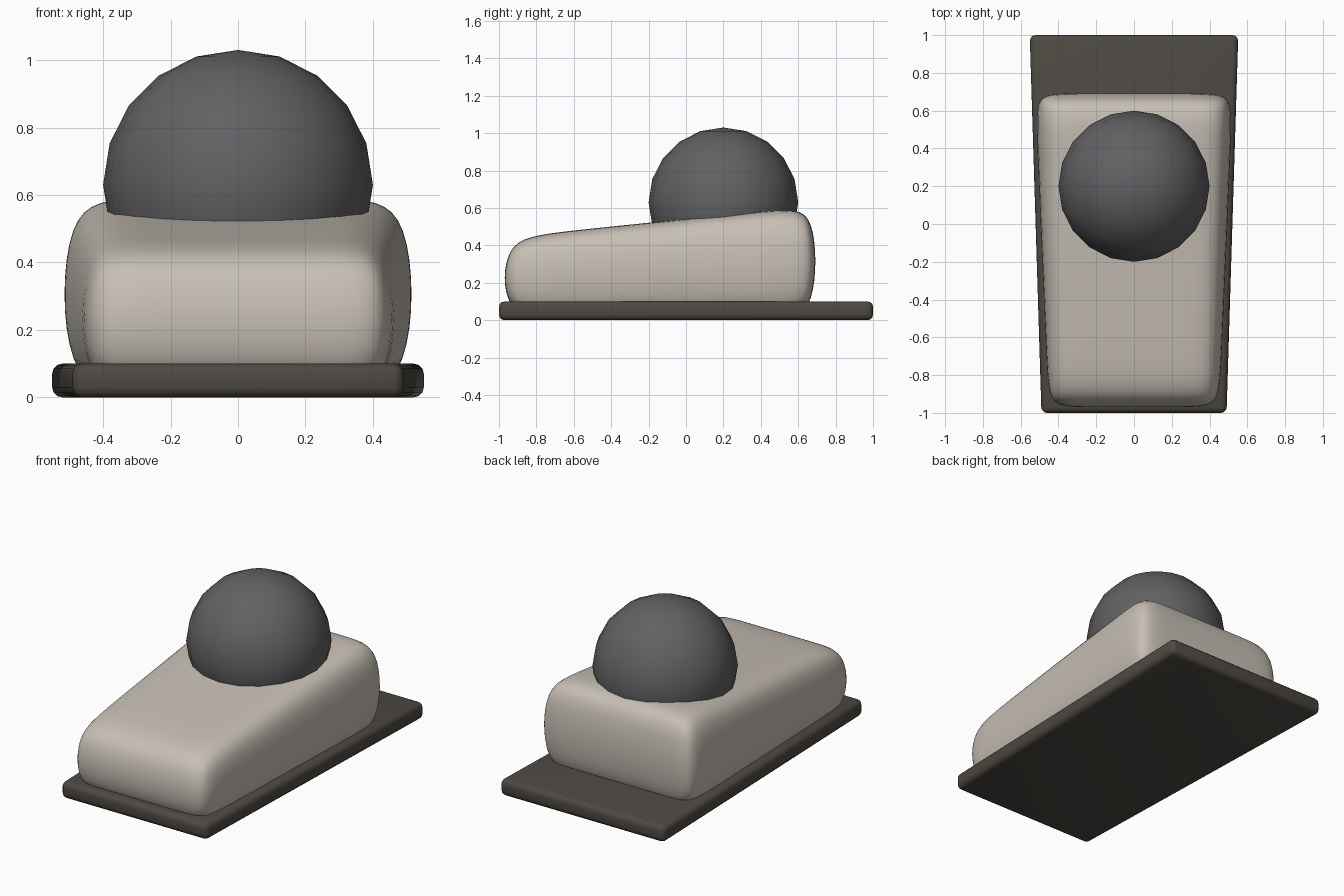
import bpy
import bmesh

if "Cube" in bpy.data.objects:
    bpy.data.objects.remove(bpy.data.objects["Cube"])


def paint(obj, name, rgb):
    mat = bpy.data.materials.new(name)
    mat.diffuse_color = (*rgb, 1)
    mat.use_nodes = True
    mat.node_tree.nodes["Principled BSDF"].inputs["Base Color"].default_value = mat.diffuse_color
    obj.data.materials.append(mat)


def make_object(name, bm):
    bmesh.ops.recalc_face_normals(bm, faces=bm.faces)
    mesh = bpy.data.meshes.new(name)
    bm.to_mesh(mesh)
    bm.free()
    mesh.shade_smooth()
    obj = bpy.data.objects.new(name, mesh)
    bpy.context.collection.objects.link(obj)
    return obj


# Base plate: slab tapering towards the front, rounded on all edges
bm = bmesh.new()
bmesh.ops.create_cube(bm, size=2)
for v in bm.verts:
    v.co.x *= 0.552 if v.co.y > 0 else 0.49
    v.co.z = 0.1 if v.co.z > 0 else 0
bmesh.ops.bevel(bm, geom=bm.edges[:], offset=0.03, segments=3,
                profile=0.5, affect='EDGES')
plate = make_object("base_plate", bm)
paint(plate, "dark_brown", (0.075, 0.066, 0.055))

# Body: closed cage of four cross-sections, rounded by subdivision
# each section: y, half width, top height
sections = [(-0.98, 0.46, 0.43), (-0.72, 0.47, 0.47),
            (0.50, 0.525, 0.59), (0.70, 0.53, 0.61)]
bottom = 0.02
bm = bmesh.new()
rings = []
for y, w, top in sections:
    inner = w * 0.6
    outline = [(-w, bottom), (-inner, bottom), (inner, bottom), (w, bottom),
               (w, top), (inner, top), (-inner, top), (-w, top)]
    rings.append([bm.verts.new((x, y, z)) for x, z in outline])
for a, b in zip(rings, rings[1:]):
    for i in range(8):
        j = (i + 1) % 8
        bm.faces.new((a[i], a[j], b[j], b[i]))
for ring in (rings[0], rings[-1]):
    for i in range(3):
        bm.faces.new((ring[i], ring[i + 1], ring[6 - i], ring[7 - i]))
body = make_object("body", bm)
sub = body.modifiers.new("rounding", 'SUBSURF')
sub.levels = sub.render_levels = 3
paint(body, "warm_beige", (0.57, 0.52, 0.46))

# Ball: low-segment smooth sphere sunk into the top of the body
bm = bmesh.new()
bmesh.ops.create_uvsphere(bm, u_segments=20, v_segments=10, radius=0.4)
bmesh.ops.translate(bm, verts=bm.verts, vec=(0, 0.2, 0.63))
ball = make_object("ball", bm)
paint(ball, "dark_grey", (0.12, 0.12, 0.125))
